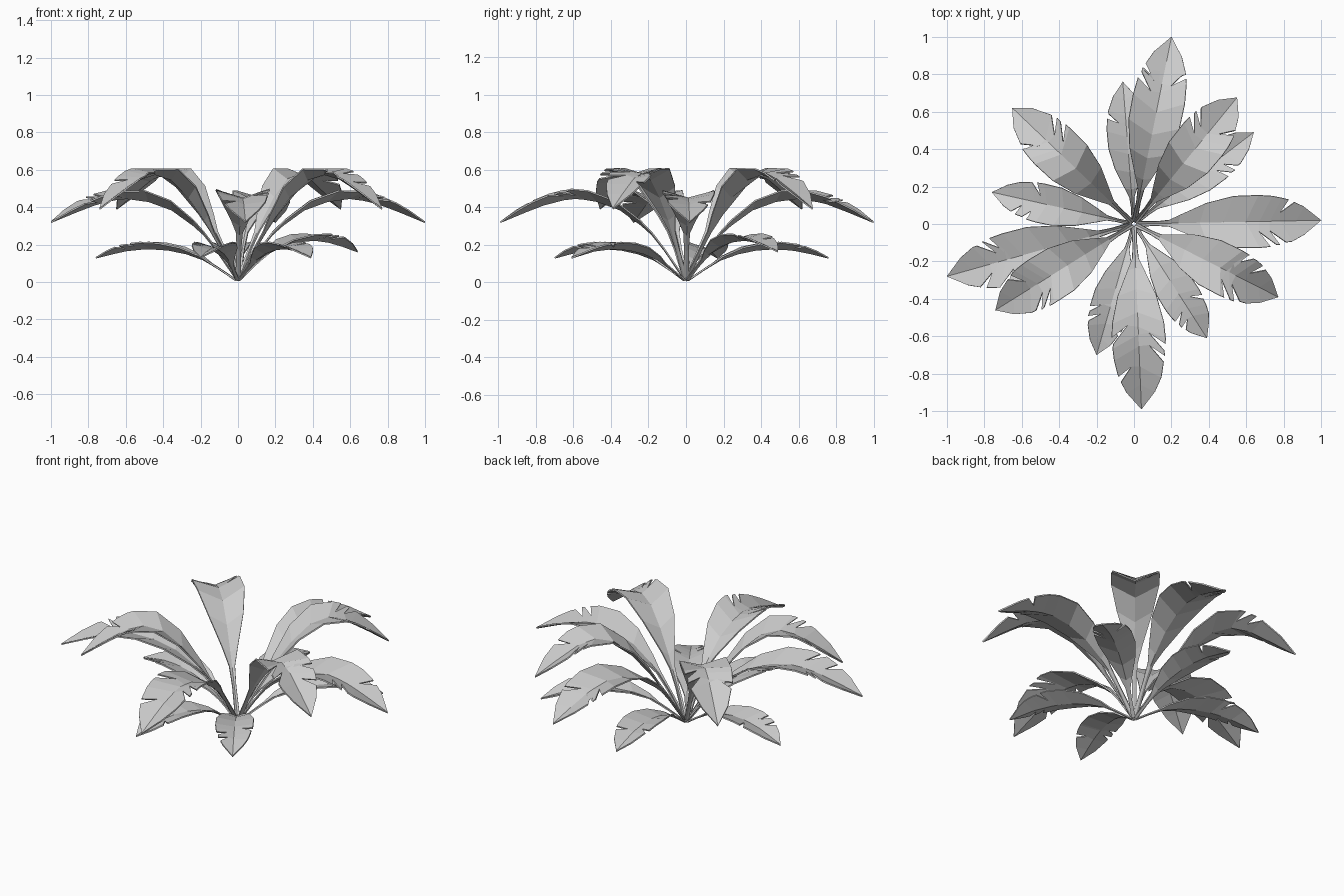
import bpy, bmesh, math
from mathutils import Vector

if "Cube" in bpy.data.objects:
    bpy.data.objects.remove(bpy.data.objects["Cube"])

# Midrib profiles (distance from centre, height) for the three tiers
MID = [(0, 0), (.1, .15), (.2, .275), (.35, .385), (.5, .44), (.62, .45), (.75, .42), (.88, .37), (1, .32)]
HIGH = [(0, 0), (.1, .17), (.2, .32), (.3, .445), (.42, .55), (.52, .577), (.62, .55), (.75, .47), (.87, .39)]
LOW = [(0, 0), (.1, .07), (.2, .13), (.33, .17), (.48, .18), (.6, .168), (.75, .13)]
# Half width of the leaf along its length (fraction of the maximum)
WIDTH = [(0, .10), (.12, .08), (.19, .12), (.26, .32), (.4, .72), (.52, .95), (.62, 1),
         (.74, .93), (.84, .75), (.92, .45), (1, 0)]
ROWS = [.02, .12, .19, .26, .4, .54, .66, .9, 1]


def lerp(table, x):
    for (a, p), (b, q) in zip(table, table[1:]):
        if x <= b:
            return p + (q - p) * (x - a) / (b - a)
    return table[-1][1]


def leaf(name, tip, profile, width, left, right, lift=1.0):
    """Folded blade on a thin stalk; left/right list the torn slits."""
    R, ang = math.hypot(*tip), math.atan2(tip[1], tip[0])
    rmax = profile[-1][0]
    bm = bmesh.new()

    def spine(u):
        return Vector((u * R, 0, lift * lerp(profile, u * rmax)))

    def point(u, w):
        u = max(.01, min(u, 1))
        d = spine(min(u + .06, 1)) - spine(max(u - .06, 0))
        n = Vector((-d.z, 0, d.x)).normalized()
        p = spine(u) + Vector((0, w, 0)) + n * abs(w) * .32
        c, s = math.cos(ang), math.sin(ang)
        return bm.verts.new((c * p.x - s * p.y, s * p.x + c * p.y, max(p.z, 0)))

    def hw(u):
        return width * lerp(WIDTH, u)

    rows = sorted(set(ROWS + left + right))
    mids = [point(u - .45 * hw(u), 0) for u in rows]
    for sign, slits in ((1, left), (-1, right)):
        edges = []                       # (before, after, inner) for each row
        for u, m in zip(rows, mids):
            if u == 1:
                edges.append((m, m, None))
            elif u in slits:
                inner = point(u - .5 * hw(u), sign * hw(u) * .4)
                edges.append((point(u - .014, sign * hw(u - .014)),
                              point(u + .018, sign * hw(u + .018) * .96), inner))
            else:
                e = point(u, sign * hw(u))
                edges.append((e, e, None))
        for i in range(len(rows) - 1):
            a, b = edges[i], edges[i + 1]
            loop = [mids[i], mids[i + 1], b[2], b[0], a[1], a[2]]
            loop = [v for k, v in enumerate(loop) if v and v not in loop[:k]]
            bm.faces.new(loop if sign > 0 else loop[::-1])

    me = bpy.data.meshes.new(name)
    bm.to_mesh(me)
    bm.free()
    ob = bpy.data.objects.new(name, me)
    bpy.context.collection.objects.link(ob)
    mod = ob.modifiers.new("thickness", 'SOLIDIFY')
    mod.thickness = .008
    mod.offset = 0


# Long spreading leaves
for i, (tip, l, r) in enumerate([
        ((.20, 1.0), [.76, .81], [.8]),
        ((1.0, .02), [.83], [.73, .78]),
        ((.04, -.99), [.66, .72], [.62, .82]),
        ((-1.0, -.28), [.72, .82], [.74, .78])]):
    leaf(f"long_leaf_{i+1}", tip, MID, .144, l, r)

# Tall arching leaves
for i, (tip, l, r) in enumerate([
        ((.55, .675), [.72, .77], [.8]),
        ((.77, -.39), [.72, .82], [.7, .76]),
        ((-.74, -.46), [.7, .75], [.8]),
        ((-.65, .62), [.78], [.7, .76])]):
    leaf(f"tall_leaf_{i+1}", tip, HIGH, .138, l, r)

# Low outer leaves
for i, (tip, l, r, lift) in enumerate([
        ((.64, .49), [.8], [.7, .76], 1.25),
        ((.39, -.61), [.72], [.78, .84], 1),
        ((-.20, -.70), [.8], [.68, .75], 1),
        ((-.76, .17), [.74, .82], [.72], 1),
        ((-.06, .76), [.76], [.8], 1)]):
    leaf(f"low_leaf_{i+1}", tip, LOW, .108, l, r, lift)
